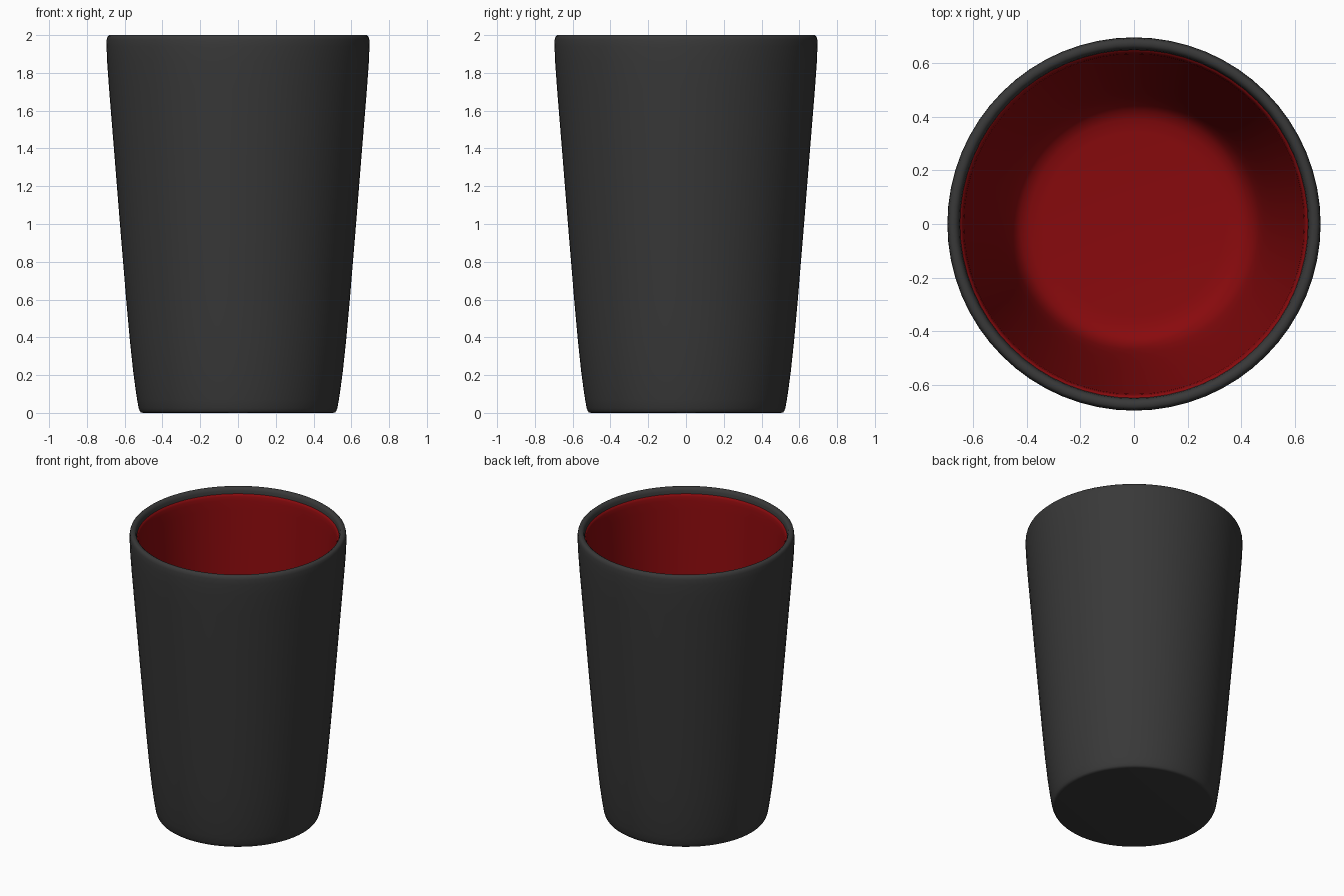
import bpy, bmesh, math

if "Cube" in bpy.data.objects:
    bpy.data.objects.remove(bpy.data.objects["Cube"])

SIDES = 64


def lathe(name, profile, color):
    """Revolve an (r, z) profile around the z axis; r = 0 closes it with a pole."""
    bm = bmesh.new()
    rings = []
    for r, z in profile:
        if r == 0:
            rings.append([bm.verts.new((0, 0, z))] * SIDES)
        else:
            rings.append([bm.verts.new((r * math.cos(2 * math.pi * i / SIDES),
                                        r * math.sin(2 * math.pi * i / SIDES), z))
                          for i in range(SIDES)])
    for a, b in zip(rings, rings[1:]):
        for i in range(SIDES):
            j = (i + 1) % SIDES
            bm.faces.new(list(dict.fromkeys((a[i], a[j], b[j], b[i]))))
    mesh = bpy.data.meshes.new(name)
    bm.to_mesh(mesh)
    bm.free()
    obj = bpy.data.objects.new(name, mesh)
    bpy.context.collection.objects.link(obj)
    mat = bpy.data.materials.new(name + "_color")
    mat.diffuse_color = color
    mat.use_nodes = True
    mat.node_tree.nodes["Principled BSDF"].inputs["Base Color"].default_value = mat.diffuse_color
    mesh.materials.append(mat)
    bpy.ops.object.select_all(action='DESELECT')
    obj.select_set(True)
    bpy.context.view_layer.objects.active = obj
    bpy.ops.object.shade_smooth_by_angle(angle=math.radians(50))
    return obj


# Dark outer shell: flat base, tapered wall, rounded rim turning inwards
lathe("cup_shell", [
    (0, 0), (0.5, 0), (0.514, 0.002), (0.52, 0.01), (0.526, 0.025),
    (0.534, 0.07), (0.543, 0.13), (0.555, 0.22), (0.572, 0.38), (0.592, 0.6),
    (0.625, 1.0), (0.657, 1.4), (0.683, 1.72), (0.693, 1.86), (0.696, 1.94),
    (0.695, 1.975), (0.691, 1.992), (0.682, 2.0), (0.667, 2.0),
    (0.657, 1.993), (0.652, 1.98), (0.649, 1.96),
], (0.04, 0.04, 0.04, 1))

# Red liner: soft lip, tapered wall, rounded corner, flat floor
lathe("cup_liner", [
    (0.649, 1.96), (0.643, 1.957), (0.638, 1.945), (0.634, 1.92),
    (0.629, 1.86), (0.616, 1.7), (0.59, 1.4), (0.553, 1.0), (0.513, 0.6),
    (0.487, 0.4), (0.468, 0.3), (0.45, 0.25), (0.425, 0.22),
    (0.39, 0.205), (0.34, 0.2), (0, 0.2),
], (0.25, 0.003, 0.004, 1))
